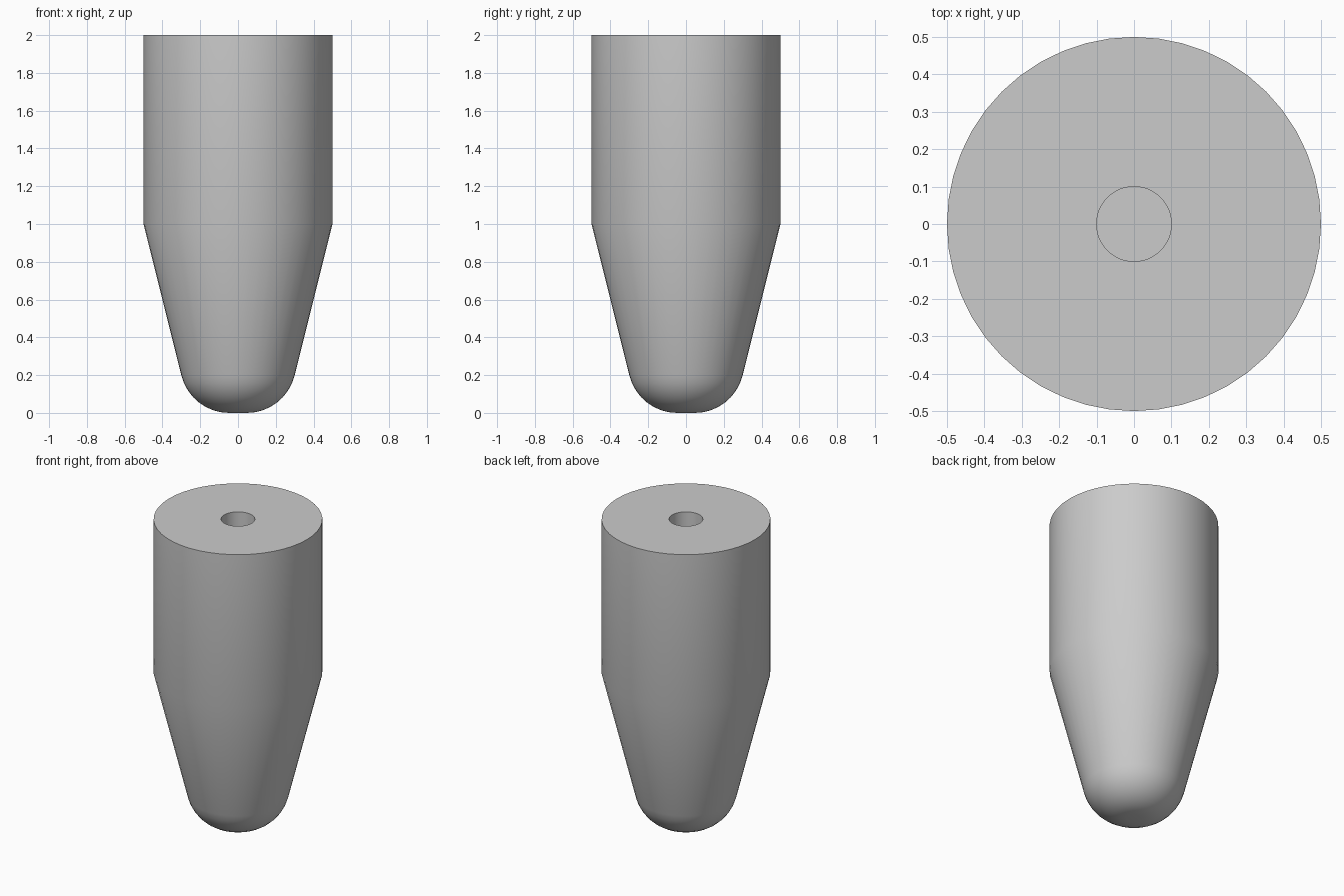
import bpy
import bmesh
from math import atan, cos, sin, tan, pi, radians

SIDES = 48
BODY_R, BASE_R, HOLE_R = 0.5, 0.25, 0.1
HEIGHT, SHOULDER, HOLE_FLOOR = 2.0, 1.0, 1.0
FILLET, FILLET_STEPS = 0.26, 8

cube = bpy.data.objects.get("Cube")
if cube:
    bpy.data.objects.remove(cube, do_unlink=True)


def make_material(name, colour):
    mat = bpy.data.materials.new(name)
    mat.use_nodes = True
    mat.diffuse_color = colour
    mat.node_tree.nodes["Principled BSDF"].inputs["Base Color"].default_value = colour
    return mat


def lathe(name, profile, mat):
    """Revolve (radius, z) points around z and cap both ends."""
    bm = bmesh.new()
    rings = []
    for r, z in profile:
        rings.append([bm.verts.new((r * cos(2 * pi * i / SIDES),
                                    r * sin(2 * pi * i / SIDES), z))
                      for i in range(SIDES)])
    for low, high in zip(rings, rings[1:]):
        for i in range(SIDES):
            j = (i + 1) % SIDES
            bm.faces.new((low[i], low[j], high[j], high[i]))
    bm.faces.new(rings[0][::-1])
    bm.faces.new(rings[-1])
    bmesh.ops.recalc_face_normals(bm, faces=bm.faces)
    mesh = bpy.data.meshes.new(name)
    bm.to_mesh(mesh)
    bm.free()
    mesh.materials.append(mat)
    obj = bpy.data.objects.new(name, mesh)
    bpy.context.collection.objects.link(obj)
    return obj


# Rounded tip: an arc tangent to the flat base and the tapered wall
taper = atan((BODY_R - BASE_R) / SHOULDER)
sweep = pi / 2 - taper
centre_r = BASE_R - FILLET * tan(sweep / 2)
profile = []
for k in range(FILLET_STEPS + 1):
    a = sweep * k / FILLET_STEPS
    profile.append((centre_r + FILLET * sin(a), FILLET * (1 - cos(a))))

# Tapered wall, straight barrel, flat top and blind centre hole
profile += [(BODY_R, SHOULDER), (BODY_R, HEIGHT),
            (HOLE_R, HEIGHT), (HOLE_R, HOLE_FLOOR)]

grey = make_material("light grey", (0.6, 0.6, 0.6, 1.0))
body = lathe("tapered_plug", profile, grey)

# Smooth walls with crisp rims
bpy.ops.object.select_all(action="DESELECT")
body.select_set(True)
bpy.context.view_layer.objects.active = body
bpy.ops.object.shade_smooth_by_angle(angle=radians(30))
